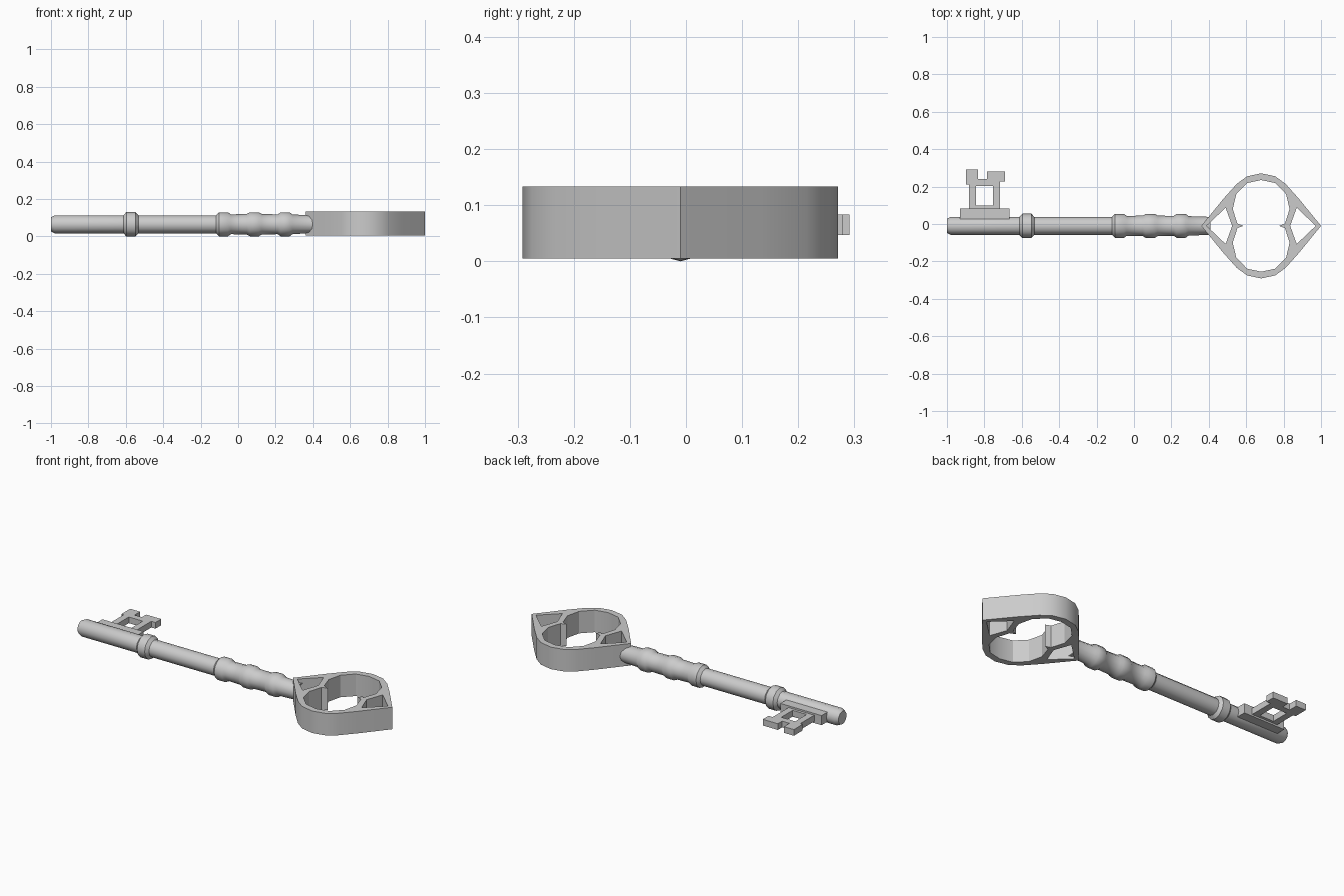
import bpy, bmesh, math

if "Cube" in bpy.data.objects:
    bpy.data.objects.remove(bpy.data.objects["Cube"])

AXIS_Y, AXIS_Z = -0.01, 0.065


def finish(obj, angle=30):
    bpy.ops.object.select_all(action='DESELECT')
    obj.select_set(True)
    bpy.context.view_layer.objects.active = obj
    bpy.ops.object.shade_smooth_by_angle(angle=math.radians(angle))


def lathe(name, profile, sides=12):
    """Spin (x, radius) points around the key axis and cap both ends."""
    bm = bmesh.new()
    rings = []
    for x, r in profile:
        ring = []
        for i in range(sides):
            a = 2 * math.pi * i / sides
            ring.append(bm.verts.new((x, AXIS_Y + r * math.cos(a), AXIS_Z + r * math.sin(a))))
        rings.append(ring)
    for a, b in zip(rings, rings[1:]):
        for i in range(sides):
            j = (i + 1) % sides
            bm.faces.new((a[i], a[j], b[j], b[i]))
    bm.faces.new(rings[0])
    bm.faces.new(rings[-1])
    bmesh.ops.recalc_face_normals(bm, faces=bm.faces)
    mesh = bpy.data.meshes.new(name)
    bm.to_mesh(mesh)
    bm.free()
    obj = bpy.data.objects.new(name, mesh)
    bpy.context.collection.objects.link(obj)
    finish(obj, 40)
    return obj


def plate(name, loops, z0, z1, offset=(0, 0)):
    """Extrude a flat outline with holes between two heights."""
    curve = bpy.data.curves.new(name + "_outline", 'CURVE')
    curve.dimensions = '2D'
    curve.fill_mode = 'BOTH'
    curve.extrude = (z1 - z0) / 2
    for pts in loops:
        sp = curve.splines.new('POLY')
        sp.points.add(len(pts) - 1)
        for p, (x, y) in zip(sp.points, pts):
            p.co = (x + offset[0], y + offset[1], 0, 1)
        sp.use_cyclic_u = True
    helper = bpy.data.objects.new(name + "_helper", curve)
    bpy.context.collection.objects.link(helper)
    dg = bpy.context.evaluated_depsgraph_get()
    mesh = bpy.data.meshes.new_from_object(helper.evaluated_get(dg))
    bpy.data.objects.remove(helper)
    bm = bmesh.new()
    bm.from_mesh(mesh)
    bmesh.ops.translate(bm, verts=bm.verts, vec=(0, 0, (z0 + z1) / 2))
    bmesh.ops.remove_doubles(bm, verts=bm.verts, dist=1e-5)
    bmesh.ops.recalc_face_normals(bm, faces=bm.faces)
    bm.to_mesh(mesh)
    bm.free()
    obj = bpy.data.objects.new(name, mesh)
    bpy.context.collection.objects.link(obj)
    finish(obj)
    return obj


def four_way(quarter):
    """Mirror a quarter outline (from the +x axis to the +y axis) into a closed loop."""
    half = quarter + [(-x, y) for x, y in reversed(quarter) if x > 0]
    return half + [(x, -y) for x, y in reversed(half) if y > 0]


# shaft with four turned collars; the end is hollowed so it stays inside the bow wall
def collar(x, r_left, r_right, r=0.064):
    return [(x - 0.04, r_left), (x - 0.024, r), (x + 0.024, r), (x + 0.04, r_right)]


shaft_profile = ([(-1.0, 0.038), (-0.98, 0.048)]
                 + collar(-0.573, 0.048, 0.048, 0.065)
                 + collar(-0.078, 0.048, 0.053)
                 + collar(0.087, 0.055, 0.055)
                 + collar(0.252, 0.053, 0.052)
                 + [(0.41, 0.048), (0.376, 0.002)])
lathe("shaft", shaft_profile)

# bow: pointed ring with a cusped round opening and two kite openings
outer = four_way([(0.32, 0), (0.2, 0.147), (0.13, 0.225), (0.075, 0.265), (0, 0.281)])
opening = four_way([(0.095, 0), (0.127, 0.012), (0.152, 0.09), (0.133, 0.17),
                    (0.075, 0.229), (0, 0.245)])
kite = [(0.292, 0), (0.19, 0.097), (0.155, 0), (0.19, -0.097)]
kite_left = [(-x, y) for x, y in kite]
plate("bow", [outer, opening, kite, kite_left], 0.005, 0.133, (0.68, AXIS_Y))

# bit: base strip along the shaft and a thinner toothed frame
plate("bit_base", [[(-0.93, 0.02), (-0.665, 0.02), (-0.665, 0.082), (-0.93, 0.082)]],
      0.037, 0.093)
frame = [(-0.883, 0.07), (-0.717, 0.07), (-0.717, 0.227), (-0.69, 0.227), (-0.69, 0.28),
         (-0.787, 0.28), (-0.787, 0.24), (-0.834, 0.24), (-0.834, 0.291), (-0.898, 0.291),
         (-0.898, 0.21), (-0.883, 0.21)]
window = [(-0.845, 0.098), (-0.755, 0.098), (-0.755, 0.203), (-0.845, 0.203)]
plate("bit_teeth", [frame, window], 0.047, 0.083)
